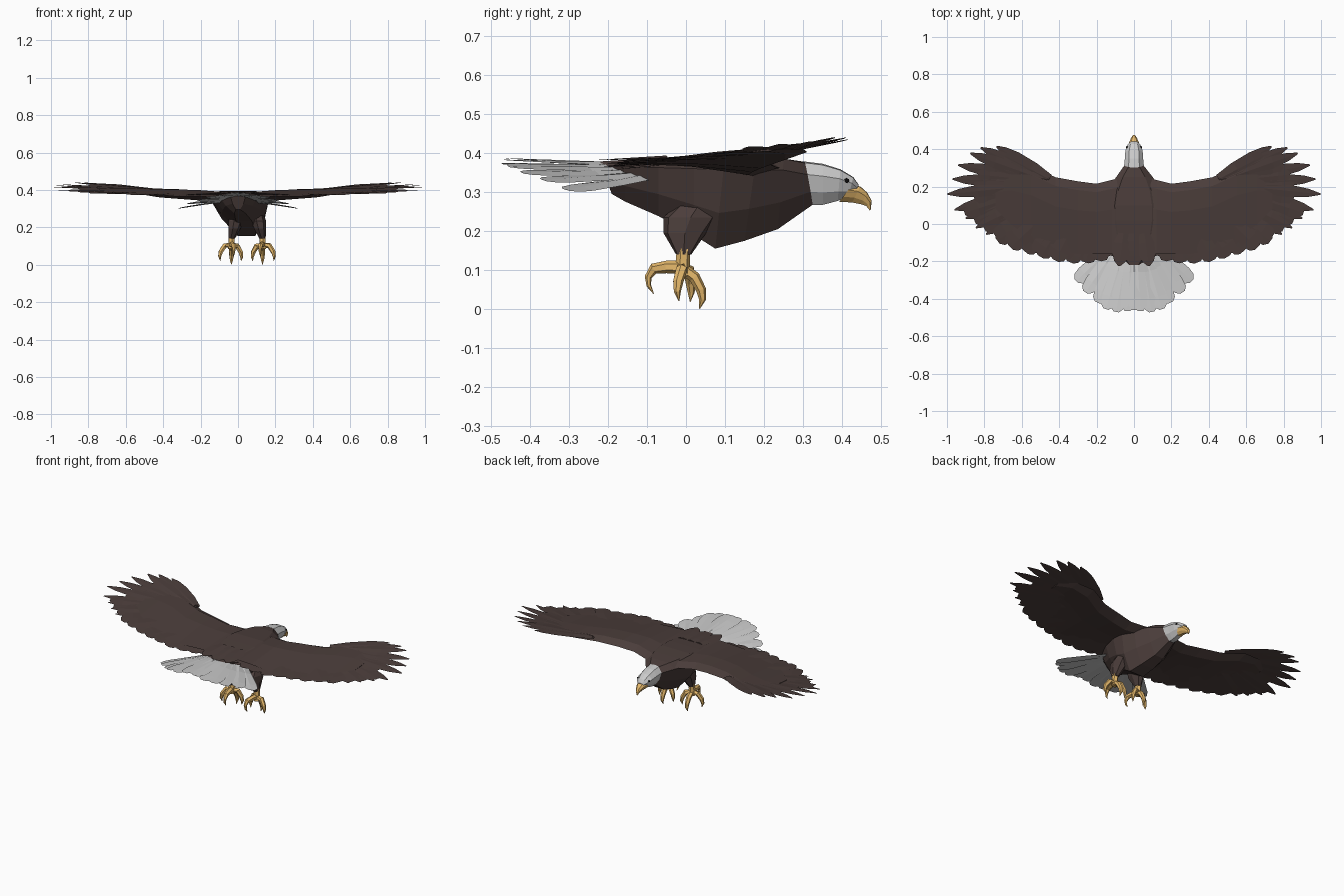
import bpy, bmesh, math
from mathutils import Vector

if "Cube" in bpy.data.objects:
    bpy.data.objects.remove(bpy.data.objects["Cube"])


def material(name, rgb):
    m = bpy.data.materials.new(name)
    m.diffuse_color = (*rgb, 1)
    m.use_nodes = True
    m.node_tree.nodes["Principled BSDF"].inputs["Base Color"].default_value = m.diffuse_color
    return m


BROWN = material("brown plumage", (0.07, 0.047, 0.043))
WHITE = material("white plumage", (0.66, 0.66, 0.66))
YELLOW = material("yellow horn", (0.80, 0.49, 0.15))
BLACK = material("black eye", (0.01, 0.01, 0.01))


def loft(bm, rings):
    """Skin a row of equal-sized rings and cap both ends."""
    vs = [[bm.verts.new(p) for p in r] for r in rings]
    n = len(vs[0])
    for a, b in zip(vs, vs[1:]):
        for i in range(n):
            j = (i + 1) % n
            bm.faces.new((a[i], a[j], b[j], b[i]))
    bm.faces.new(vs[0])
    bm.faces.new(vs[-1])


def finish(bm, name, mat):
    bmesh.ops.recalc_face_normals(bm, faces=bm.faces)
    me = bpy.data.meshes.new(name)
    bm.to_mesh(me)
    bm.free()
    me.materials.append(mat)
    ob = bpy.data.objects.new(name, me)
    bpy.context.collection.objects.link(ob)


HEAD = [(0.55, 0.97), (1, 0.7), (0.78, 0.3), (0.3, 0)]
BODY = [(0.6, 1), (1, 0.84), (0.72, 0.38), (0.3, 0)]


def section(yt, yb, w, zt, zb, dx=0, half=HEAD):
    """Upright body section between a top and a bottom point."""
    prof = [(0, 1)] + half + [(-u, v) for u, v in reversed(half)]
    return [(u * w + dx * (1 - v), yb + v * (yt - yb), zb + v * (zt - zb)) for u, v in prof]


def tube(bm, pts, radii, n=6):
    pts = [Vector(p) for p in pts]
    rings = []
    for i, (p, r) in enumerate(zip(pts, radii)):
        t = (pts[min(i + 1, len(pts) - 1)] - pts[max(i - 1, 0)]).normalized()
        a = t.cross(Vector((1, 0.13, 0))).normalized()
        b = t.cross(a)
        rings.append([p + r * (a * math.cos(k * math.tau / n) + b * math.sin(k * math.tau / n))
                      for k in range(n)])
    loft(bm, rings)


def feather(bm, root, tip, w, shape, thick=0.005, slope=(0, 0)):
    """Flat blade with a raised quill line; shape holds (position, half width)."""
    root, tip = Vector(root), Vector(tip)
    side = (tip - root).cross(Vector((0, 0, 1))).normalized()
    side.z = side.x * slope[0] + side.y * slope[1]
    rings = []
    for t, h in shape:
        c = root.lerp(tip, t)
        up = Vector((0, 0, thick * (1.05 - t)))
        rings.append([c - side * h * w, c + up, c + side * h * w, c - up * 0.5])
    loft(bm, rings)


POINTED = [(0, 0.3), (0.3, 0.5), (0.65, 0.5), (0.86, 0.33), (1, 0.06)]
ROUNDED = [(0, 0.25), (0.4, 0.42), (0.8, 0.5), (0.94, 0.42), (1, 0.18)]


def polyline(pts, t):
    f = t * (len(pts) - 1)
    i = min(int(f), len(pts) - 2)
    return Vector(pts[i]).lerp(Vector(pts[i + 1]), f - i)


# Body
bm = bmesh.new()
loft(bm, [section(-0.22, -0.19, 0.04, 0.378, 0.295, 0, BODY),
          section(-0.16, -0.155, 0.10, 0.382, 0.275, 0.01, BODY),
          section(-0.07, -0.07, 0.14, 0.386, 0.238, 0.03, BODY),
          section(0.02, 0.02, 0.16, 0.392, 0.19, 0.045, BODY),
          section(0.10, 0.075, 0.16, 0.395, 0.155, 0.045, BODY),
          section(0.18, 0.15, 0.14, 0.39, 0.175, 0.03, BODY),
          section(0.25, 0.235, 0.10, 0.385, 0.205, 0.015, BODY),
          section(0.305, 0.325, 0.053, 0.377, 0.268)])
finish(bm, "body", BROWN)

# Head
bm = bmesh.new()
loft(bm, [section(0.303, 0.322, 0.053, 0.378, 0.267),
          section(0.35, 0.35, 0.049, 0.372, 0.267),
          section(0.395, 0.388, 0.046, 0.358, 0.277),
          section(0.428, 0.415, 0.035, 0.338, 0.286),
          section(0.442, 0.43, 0.02, 0.318, 0.293)])
finish(bm, "head", WHITE)

# Hooked beak
bm = bmesh.new()
loft(bm, [section(0.425, 0.392, 0.032, 0.318, 0.275),
          section(0.446, 0.425, 0.025, 0.314, 0.273),
          section(0.463, 0.45, 0.016, 0.299, 0.268),
          section(0.475, 0.461, 0.009, 0.278, 0.264),
          section(0.473, 0.47, 0.002, 0.256, 0.253)])
finish(bm, "beak", YELLOW)

# Eyes
bm = bmesh.new()
for s in (-1, 1):
    r = bmesh.ops.create_icosphere(bm, subdivisions=1, radius=0.007)
    bmesh.ops.translate(bm, verts=r["verts"], vec=(s * 0.037, 0.411, 0.329))
finish(bm, "eyes", BLACK)

# Wings: stations are x, leading y, trailing y, leading z, trailing z, thickness
STATIONS = [(0.03, 0.26, -0.17, 0.36, 0.378, 0.03), (0.12, 0.235, -0.16, 0.362, 0.378, 0.04),
            (0.20, 0.215, -0.16, 0.37, 0.374, 0.045), (0.30, 0.228, -0.16, 0.38, 0.368, 0.045),
            (0.42, 0.25, -0.14, 0.387, 0.37, 0.04), (0.55, 0.31, -0.08, 0.402, 0.378, 0.028),
            (0.66, 0.30, 0.0, 0.41, 0.388, 0.015), (0.74, 0.23, 0.08, 0.408, 0.398, 0.005)]
TIPS = [(0.735, 0.415), (0.82, 0.408), (0.875, 0.378), (0.94, 0.315), (0.97, 0.24), (0.997, 0.16),
        (0.96, 0.075), (0.90, 0.03), (0.845, -0.02), (0.79, -0.055), (0.73, -0.09), (0.66, -0.125),
        (0.58, -0.15), (0.50, -0.175), (0.42, -0.195), (0.34, -0.205), (0.26, -0.205), (0.19, -0.195),
        (0.12, -0.17)]
ROOTS = [(0.45, 0.245), (0.52, 0.24), (0.54, 0.19), (0.50, 0.12), (0.40, 0.07), (0.24, 0.04), (0.08, 0.02)]


def tip_z(x, y):
    return 0.354 + 0.036 * x + 0.13 * max(0, y)


for s, side in ((-1, "left"), (1, "right")):
    bm = bmesh.new()
    rings = []
    for x, yl, yt, zl, zt, th in STATIONS:
        mid = lambda f, dz: (s * x, yl + (yt - yl) * f, zl + (zt - zl) * f + dz * th)
        rings.append([mid(0, 0), mid(0.12, 0.55), mid(0.4, 0.6), mid(1, 0.1),
                      mid(0.5, -0.2), mid(0.15, -0.6)])
    loft(bm, rings)
    finish(bm, side + "_wing", BROWN)

    bm = bmesh.new()
    n = len(TIPS)
    for i, (tx, ty) in enumerate(TIPS):
        rx, ry = polyline(ROOTS, i / (n - 1))
        layer = 0.0025 * (i % 3)
        primary = i < 10
        feather(bm, (s * rx, ry, 0.376 + 0.1 * max(0, ry) + layer), (s * tx, ty, tip_z(tx, ty) + layer),
                0.066 if primary else 0.10, POINTED if primary else ROUNDED, slope=(0, 0.12))
        # half-step feathers fill the trailing edge
        if i < n - 1:
            tx2, ty2 = polyline(TIPS, (i + 0.5) / (n - 1))
            rx2, ry2 = polyline(ROOTS, (i + 0.5) / (n - 1))
            k = 0.72 if i < 6 else 0.94      # short coverts between the long primaries
            tx2, ty2 = rx2 + (tx2 - rx2) * k, ry2 + (ty2 - ry2) * k
            feather(bm, (s * rx2, ry2, 0.38 + 0.1 * max(0, ry2)), (s * tx2, ty2, tip_z(tx2, ty2) + 0.003),
                    0.08, ROUNDED, slope=(0, 0.12))
    finish(bm, side + "_flight_feathers", BROWN)

# Tail fan, each blade banked along the droop at the sides
bm = bmesh.new()
TAIL = [(0.035, -0.465), (0.095, -0.47), (0.15, -0.455), (0.195, -0.42), (0.26, -0.365), (0.308, -0.305)]
for s in (-1, 1):
    for i, (tx, ty) in enumerate(TAIL):
        root = (s * (0.015 + 0.016 * i), -0.12 + 0.004 * i, 0.366 - 0.006 * i)
        feather(bm, root, (s * tx, ty, 0.383 - 0.78 * tx * tx - 0.004 * (i % 2)), 0.082, ROUNDED, 0.009,
                (-1.2 * s * tx, 0.1))
feather(bm, (0, -0.12, 0.365), (0, -0.46, 0.386), 0.07, ROUNDED, 0.009)
finish(bm, "tail_feathers", WHITE)

# Pointed coverts over the tail root
bm = bmesh.new()
for x in (-0.08, 0, 0.08):
    feather(bm, (x * 0.7, -0.05, 0.388), (x, -0.225 + 0.03 * (x == 0), 0.382), 0.09, POINTED)
finish(bm, "rump_coverts", BROWN)

# Legs, swung slightly to one side of the body
SWING = 0.048
for s, side in ((-1, "left"), (1, "right")):
    ax = SWING + s * 0.083
    bm = bmesh.new()
    rings = []
    for x, y, z, rx, ry in ((0.055, 0.035, 0.27, 0.035, 0.055), (0.06, 0.012, 0.235, 0.042, 0.072),
                            (0.068, -0.003, 0.195, 0.034, 0.056), (0.082, -0.006, 0.14, 0.018, 0.02)):
        rings.append([(SWING + s * x + rx * math.cos(k * math.tau / 7),
                       y + ry * math.sin(k * math.tau / 7), z) for k in range(7)])
    loft(bm, rings)
    finish(bm, side + "_thigh", BROWN)

    # Shank, three front toes and a rear toe, each ending in a curved claw
    bm = bmesh.new()
    tube(bm, [(ax, -0.006, 0.155), (ax, -0.008, 0.125), (ax, -0.01, 0.085)], [0.018, 0.018, 0.02])
    for dx, dy, drop in ((-0.052 * s, 0.015, 0.018), (0, 0.048, 0), (0.06 * s, -0.025, 0.02)):
        tube(bm, [(ax, -0.01, 0.105), (ax + dx * 0.6, dy * 0.45, 0.082 + drop),
                  (ax + dx * 0.95, dy * 0.8, 0.05 + drop), (ax + dx * 1.05, dy * 0.88, 0.025 + drop),
                  (ax + dx, dy * 0.72, 0.001 + drop)],
             [0.015, 0.015, 0.013, 0.009, 0.001])
    tube(bm, [(ax, -0.005, 0.108), (ax - s * 0.005, -0.05, 0.108), (ax - s * 0.012, -0.082, 0.104),
              (ax - s * 0.014, -0.097, 0.082), (ax - s * 0.012, -0.095, 0.06),
              (ax - s * 0.01, -0.083, 0.04)], [0.017, 0.016, 0.014, 0.009, 0.006, 0.001])
    finish(bm, side + "_foot", YELLOW)
